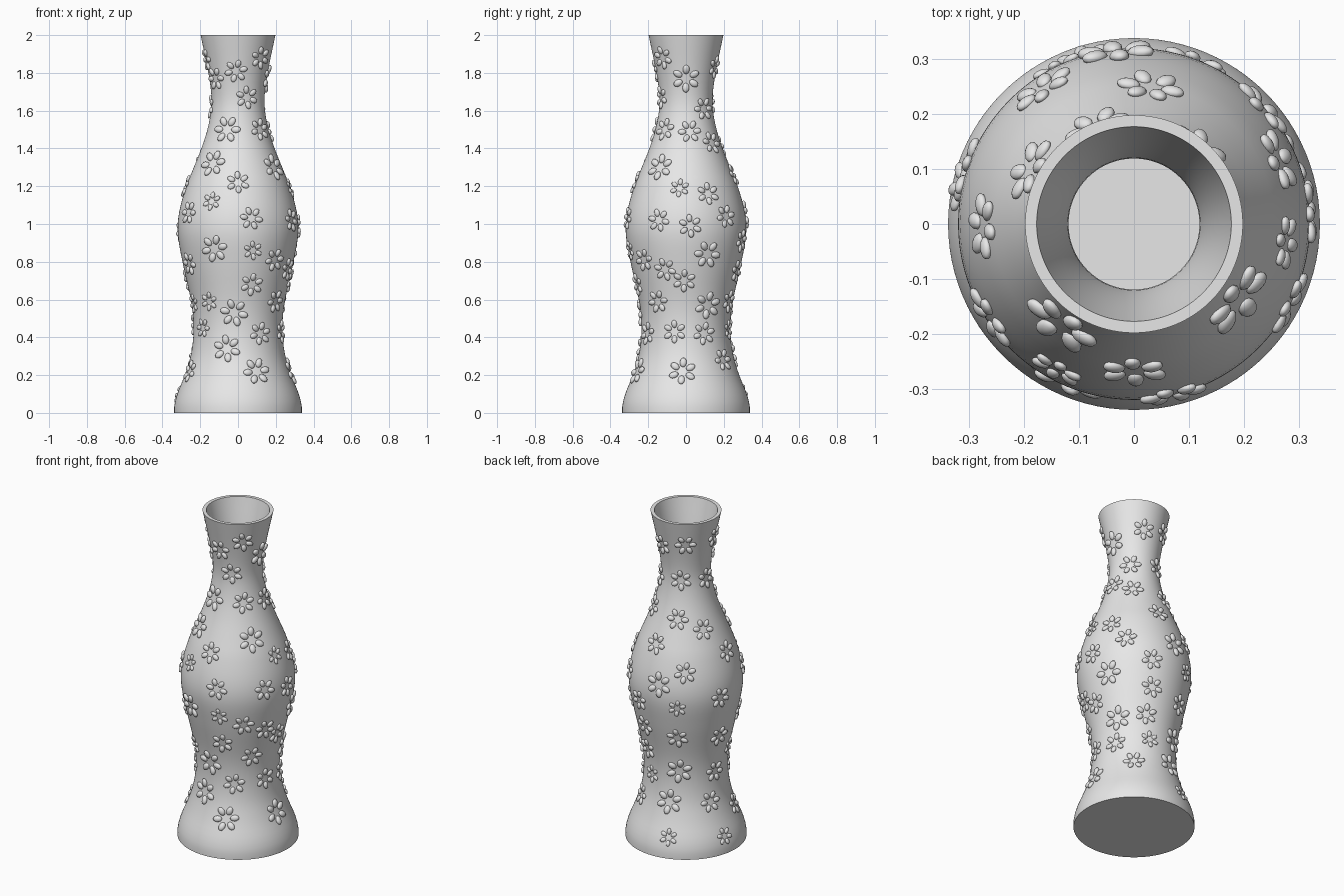
import bpy
import bmesh
import math
import random
from mathutils import Matrix, Vector

random.seed(4)
cube = bpy.data.objects.get("Cube")
if cube:
    bpy.data.objects.remove(cube, do_unlink=True)

# One plain grey material for the whole piece
grey = bpy.data.materials.new("plain_grey")
grey.use_nodes = True
grey.diffuse_color = (0.8, 0.8, 0.8, 1)
grey.node_tree.nodes["Principled BSDF"].inputs["Base Color"].default_value = (0.8, 0.8, 0.8, 1)

# Outer silhouette: (height, radius)
SILHOUETTE = [
    (0, 0.338), (0.04, 0.337), (0.1, 0.322), (0.2, 0.282), (0.3, 0.251),
    (0.4, 0.237), (0.5, 0.237), (0.6, 0.25), (0.8, 0.294), (0.95, 0.319),
    (1.06, 0.312), (1.2, 0.274), (1.3, 0.234), (1.4, 0.194), (1.5, 0.162),
    (1.6, 0.143), (1.68, 0.141), (1.8, 0.157), (2, 0.198),
]
WALL = 0.021
FLOOR = 0.03


def slope_at(index):
    """Slope of the silhouette at a control point."""
    low = SILHOUETTE[max(index - 1, 0)]
    high = SILHOUETTE[min(index + 1, len(SILHOUETTE) - 1)]
    return (high[1] - low[1]) / (high[0] - low[0])


def radius_at(z):
    """Smooth radius of the outer wall at height z."""
    z = min(max(z, 0), 2)
    i = 0
    while i < len(SILHOUETTE) - 2 and z > SILHOUETTE[i + 1][0]:
        i += 1
    (z_low, r_low), (z_high, r_high) = SILHOUETTE[i], SILHOUETTE[i + 1]
    span = z_high - z_low
    t = (z - z_low) / span
    ease = t * t * (3 - 2 * t)
    bend = slope_at(i) * t * (1 - t) ** 2 - slope_at(i + 1) * t * t * (1 - t)
    return r_low + (r_high - r_low) * ease + bend * span


def surface_frame(angle, z):
    """Point on the wall with its sideways, upward and outward directions."""
    radius = radius_at(z)
    step = 0.005
    rise = (radius_at(z + step) - radius_at(z - step)) / (2 * step)
    out = Vector((math.sin(angle), -math.cos(angle), 0))
    side = Vector((math.cos(angle), math.sin(angle), 0))
    up = (out * rise + Vector((0, 0, 1))).normalized()
    return out * radius + Vector((0, 0, z)), side, up, side.cross(up)


def finish(bm, name, sharp_angle):
    """Turn the bmesh into a smooth-shaded grey object."""
    bmesh.ops.recalc_face_normals(bm, faces=bm.faces)
    mesh = bpy.data.meshes.new(name)
    bm.to_mesh(mesh)
    bm.free()
    mesh.materials.append(grey)
    obj = bpy.data.objects.new(name, mesh)
    bpy.context.collection.objects.link(obj)
    bpy.ops.object.select_all(action="DESELECT")
    obj.select_set(True)
    bpy.context.view_layer.objects.active = obj
    bpy.ops.object.shade_smooth_by_angle(angle=math.radians(sharp_angle))
    return obj


# Vase body: outer wall, rim, inner wall and floor revolved as one profile
RINGS = 64
heights = [2 * i / RINGS for i in range(RINGS + 1)]
profile = [(0, 0)] + [(radius_at(z), z) for z in heights]
profile += [(radius_at(z) - WALL, z) for z in reversed(heights) if z > FLOOR]
profile += [(radius_at(FLOOR) - WALL, FLOOR), (0, FLOOR)]
bm = bmesh.new()
verts = [bm.verts.new((r, 0, z)) for r, z in profile]
edges = [bm.edges.new(pair) for pair in zip(verts, verts[1:])]
bmesh.ops.spin(bm, geom=verts + edges, cent=(0, 0, 0), axis=(0, 0, 1),
               angle=math.tau, steps=96, use_merge=True)
bmesh.ops.remove_doubles(bm, verts=bm.verts, dist=0.0001)
finish(bm, "vase_body", 40)

# Blossom positions by size: (degrees round from the front, height)
SMALL = [
    (-28, 1.12), (15, 0.86), (-38, 0.59), (-52, 0.45), (206, 0.92),
    (83, 1.19), (197, 0.12), (257, 0.1), (162, 0.44), (-72, 0.58),
]
MEDIUM_FRONT = [
    (-4, 1.81), (44, 1.88), (-52, 1.77), (20, 1.67), (46, 1.5), (0, 1.22),
    (-57, 1.06), (13, 1.03), (63, 1.02), (41, 0.81), (-62, 0.79),
    (67, 0.76), (16, 0.68), (53, 0.59), (30, 0.42), (75, 0.43), (-68, 0.22),
    (-78, 1.87),
]
MEDIUM_BACK = [
    (132, 1.61), (97, 1.49), (138, 1.43), (114, 1.16), (94, 0.99),
    (132, 1.04), (159, 0.91), (161, 0.75), (88, 0.7), (156, 0.59),
    (114, 0.42), (140, 0.28), (214, 1.86), (160, 1.83), (203, 1.63),
    (268, 1.62), (201, 1.41), (242, 1.35), (173, 1.26), (271, 1.2),
    (214, 1.13), (252, 0.96), (205, 0.72), (258, 0.7), (258, 0.47),
    (248, 0.3),
]
LARGE = [
    (-21, 1.5), (-36, 1.32), (54, 1.3), (-24, 0.87), (-5, 0.53), (-14, 0.34),
    (21, 0.22), (90, 1.77), (112, 0.84), (118, 0.57), (86, 0.22),
    (186, 1.05), (206, 0.5), (193, 0.31),
]
PETALS = 6


def add_blossom(bm, degrees, z, size):
    """Ring of oval petals, each one laid on the curved wall."""
    turn = random.uniform(0, math.tau)
    centre = math.radians(degrees)
    for k in range(PETALS):
        t = turn + math.tau * k / PETALS
        reach = size * 0.68
        _, _, up, _ = surface_frame(centre, z)
        petal_z = z + reach * math.sin(t) * up.z
        petal_angle = centre + reach * math.cos(t) / radius_at(z)
        point, side, up, out = surface_frame(petal_angle, petal_z)
        length = side * math.cos(t) + up * math.sin(t)
        # Lift the petal tip slightly away from the wall
        length = (length + out * 0.15).normalized()
        width = out.cross(length).normalized()
        thick = length.cross(width)
        axes = Matrix((length, width, thick)).transposed().to_4x4()
        scale = Matrix.Diagonal((size * 0.36, size * 0.25, size * 0.17, 1))
        place = Matrix.Translation(point + out * size * 0.04)
        bmesh.ops.create_uvsphere(bm, u_segments=12, v_segments=8, radius=1,
                                  matrix=place @ axes @ scale)


# Relief blossoms scattered over the wall
for name, spots, size in (
    ("small_blossoms", SMALL, 0.05),
    ("front_blossoms", MEDIUM_FRONT, 0.06),
    ("back_blossoms", MEDIUM_BACK, 0.06),
    ("large_blossoms", LARGE, 0.072),
):
    bm = bmesh.new()
    for degrees, z in spots:
        add_blossom(bm, degrees, z, size)
    finish(bm, name, 60)
